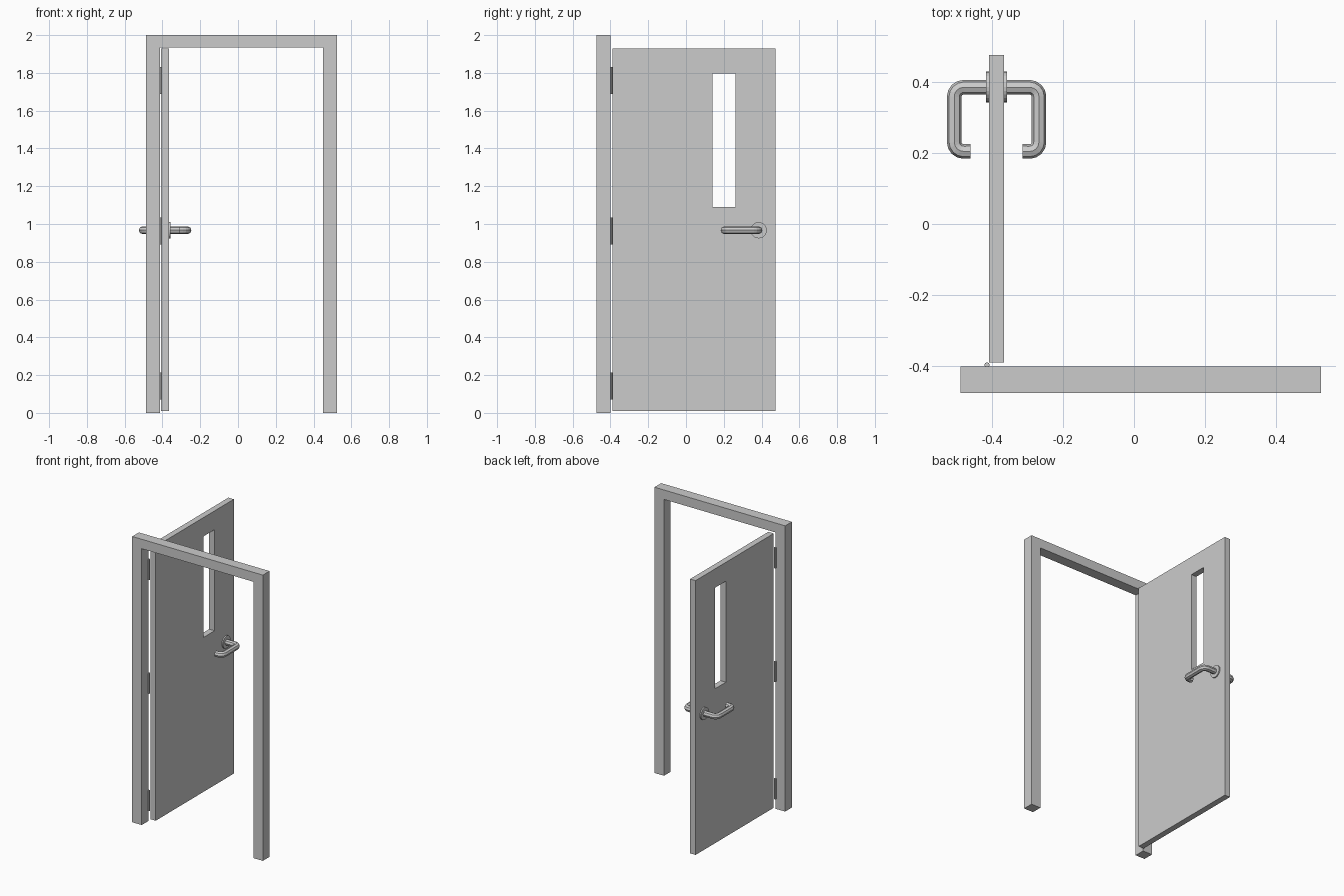
import bpy, bmesh, math
from mathutils import Matrix, Vector

if "Cube" in bpy.data.objects:
    bpy.data.objects.remove(bpy.data.objects["Cube"])

DOOR_X = -0.386          # centre plane of the open door leaf
HANDLE_Y, HANDLE_Z = 0.384, 0.967


def finish(name, bm):
    bmesh.ops.recalc_face_normals(bm, faces=bm.faces)
    mesh = bpy.data.meshes.new(name)
    bm.to_mesh(mesh)
    bm.free()
    ob = bpy.data.objects.new(name, mesh)
    bpy.context.collection.objects.link(ob)
    return ob


def panel(name, us, zs, skip, place, thickness):
    """Flat grid with one open cell, extruded to a slab."""
    bm = bmesh.new()
    v = [[bm.verts.new(place(u, z)) for z in zs] for u in us]
    for i in range(len(us) - 1):
        for j in range(len(zs) - 1):
            if (i, j) != skip:
                bm.faces.new((v[i][j], v[i + 1][j], v[i + 1][j + 1], v[i][j + 1]))
    for vert in [w for col in v for w in col]:
        if not vert.link_faces:
            bm.verts.remove(vert)
    ext = bmesh.ops.extrude_face_region(bm, geom=bm.faces[:], use_keep_orig=True)
    moved = [g for g in ext["geom"] if isinstance(g, bmesh.types.BMVert)]
    bmesh.ops.translate(bm, verts=moved, vec=thickness)
    return finish(name, bm)


def cylinder(name, radius, depth, centre, sides, rot=Matrix()):
    bm = bmesh.new()
    bmesh.ops.create_cone(bm, cap_ends=True, segments=sides, radius1=radius,
                          radius2=radius, depth=depth,
                          matrix=Matrix.Translation(centre) @ rot)
    return finish(name, bm)


def rounded(points, r, steps=4):
    """Round the inner corners of a path of right-angle bends."""
    out = [points[0]]
    for a, b, c in zip(points, points[1:], points[2:]):
        d1, d2 = (b - a).normalized(), (c - b).normalized()
        centre = b - d1 * r + d2 * r
        for k in range(steps + 1):
            t = math.pi / 2 * k / steps
            out.append(centre - d2 * r * math.cos(t) + d1 * r * math.sin(t))
    return out + [points[-1]]


# Door frame: two jambs and a lintel
panel("door_frame", [-0.487, -0.413, 0.451, 0.525], [0, 1.934, 2.0], (1, 0),
      lambda u, z: (u, -0.475, z), (0, 0.074, 0))

# Door leaf, swung open, with a tall window opening
panel("door_leaf", [-0.389, 0.14, 0.262, 0.475], [0.01, 1.091, 1.798, 1.93], (1, 1),
      lambda u, z: (-0.407, u, z), (0.042, 0, 0))

# Hinges
for i, z in enumerate((0.142, 0.963, 1.759)):
    cylinder(f"hinge_{i + 1}", 0.0075, 0.143, (-0.413, -0.396, z), 8)

# Lever handles and their round plates, one on each face
for side, label in ((-1, "outer"), (1, "inner")):
    plate = cylinder(f"handle_plate_{label}", 0.043, 0.010,
                     (DOOR_X + side * 0.0245, HANDLE_Y + 0.001, HANDLE_Z), 24,
                     Matrix.Rotation(math.pi / 2, 4, "Y"))

    path = rounded([Vector((DOOR_X + side * s, y, HANDLE_Z)) for s, y in
                    ((0.020, HANDLE_Y), (0.119, HANDLE_Y), (0.119, 0.204), (0.073, 0.204))],
                   0.026)
    cu = bpy.data.curves.new(f"handle_lever_{label}", "CURVE")
    cu.dimensions = "3D"
    cu.bevel_depth = 0.0205
    cu.bevel_resolution = 2
    cu.use_fill_caps = True
    sp = cu.splines.new("POLY")
    sp.points.add(len(path) - 1)
    for p, co in zip(sp.points, path):
        p.co = (*co, 1)
    sp.use_smooth = False
    bpy.context.collection.objects.link(bpy.data.objects.new(cu.name, cu))
